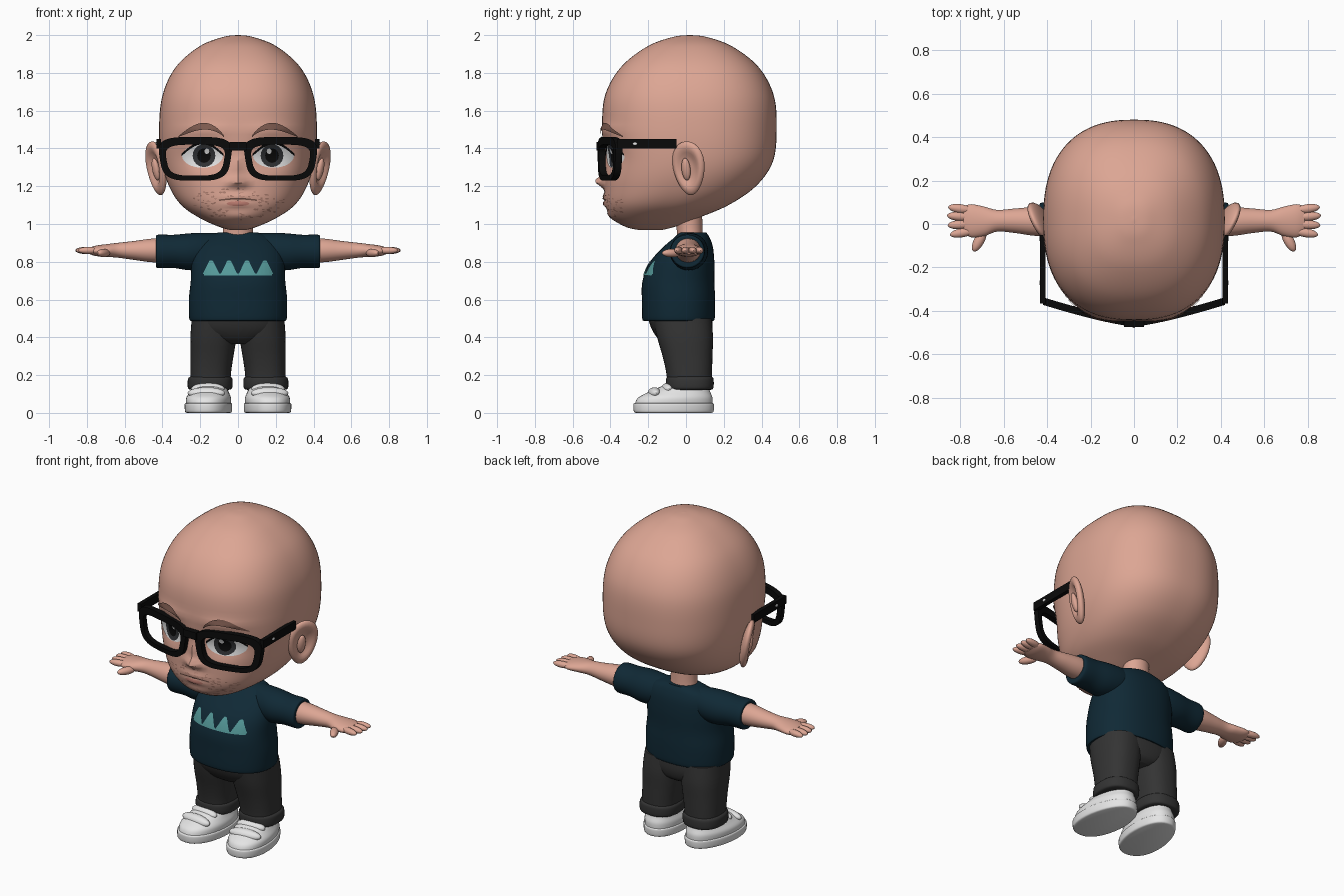
import bpy, bmesh, math, random
from math import sin, cos, pi, exp, radians
from mathutils import Matrix, Vector, Euler
from mathutils.bvhtree import BVHTree

cube = bpy.data.objects.get("Cube")
if cube:
    bpy.data.objects.remove(cube, do_unlink=True)
random.seed(4)
parts = []


def material(name, r, g, b):
    m = bpy.data.materials.new(name)
    m.use_nodes = True
    m.diffuse_color = (r, g, b, 1)
    m.node_tree.nodes["Principled BSDF"].inputs["Base Color"].default_value = (r, g, b, 1)
    return m


SKIN = material("skin", .72, .38, .295)
SHIRT = material("navy cloth", .005, .022, .036)
PANTS = material("charcoal cloth", .034, .034, .034)
WHITE = material("white", .78, .78, .78)
BLACK = material("black", .003, .003, .003)
TEAL = material("teal", .09, .32, .32)
BROW = material("brow brown", .21, .105, .08)
IRIS = material("iris grey", .03, .032, .035)
LIP = material("lip pink", .5, .2, .16)
STUBBLE = material("stubble", .42, .21, .16)


def finish(bm, name, mat, mirror=False, fix=True):
    if fix:
        bmesh.ops.recalc_face_normals(bm, faces=bm.faces)
    me = bpy.data.meshes.new(name)
    bm.to_mesh(me)
    bm.free()
    me.materials.append(mat)
    ob = bpy.data.objects.new(name, me)
    bpy.context.collection.objects.link(ob)
    if mirror:
        ob.modifiers.new("mirror", "MIRROR").use_mirror_merge = False
    parts.append(ob)
    return ob


def smooth_rings(rings, steps):
    """Catmull-Rom interpolation of ring parameters."""
    out = []
    last = len(rings) - 1
    for i in range(last):
        a, b, c, d = (rings[max(0, min(last, k))] for k in range(i - 1, i + 3))
        for s in range(steps):
            t = s / steps
            out.append([q + .5 * t * (r - p + t * (2 * p - 5 * q + 4 * r - s_ + t * (3 * (q - r) + s_ - p)))
                        for p, q, r, s_ in zip(a, b, c, d)])
    return out + [list(rings[-1])]


def loft(rings, axis="z", n=40, power=2, steps=5):
    """Rings of (along, u, v, radius_u, radius_v) skinned into a closed body."""
    bm = bmesh.new()
    loops = []
    for t, u, v, ru, rv in smooth_rings(rings, steps):
        loop = []
        for k in range(n):
            c, s = cos(2 * pi * k / n), sin(2 * pi * k / n)
            a = u + ru * math.copysign(abs(c) ** (2 / power), c)
            b = v + rv * math.copysign(abs(s) ** (2 / power), s)
            loop.append(bm.verts.new((a, b, t) if axis == "z" else (t, a, b)))
        loops.append(loop)
    for p, q in zip(loops, loops[1:]):
        for k in range(n):
            j = (k + 1) % n
            bm.faces.new((p[k], p[j], q[j], q[k]))
    bm.faces.new(loops[0])
    bm.faces.new(loops[-1])
    return bm


def blob(name, loc, size, mat, rot=(0, 0, 0), mirror=True):
    bm = bmesh.new()
    m = Matrix.LocRotScale(Vector(loc), Euler([radians(a) for a in rot]), Vector(size))
    bmesh.ops.create_uvsphere(bm, u_segments=20, v_segments=14, radius=1, matrix=m)
    return finish(bm, name, mat, mirror)


def box(name, lo, hi, mat, mirror=False):
    bm = bmesh.new()
    lo, hi = Vector(lo), Vector(hi)
    bmesh.ops.create_cube(bm, size=1, matrix=Matrix.LocRotScale((lo + hi) / 2, None, hi - lo))
    return finish(bm, name, mat, mirror)


def patch(bm, shape, tree, lift, nu=16, nv=4):
    """Thin sheet: shape(u, v) gives x, z, which is dropped onto the front of a surface."""
    rows = []
    for i in range(nu + 1):
        row = []
        for j in range(nv + 1):
            x, z = shape(i / nu, j / nv)
            y = tree.ray_cast(Vector((x, -2, z)), Vector((0, 1, 0)))[0].y
            row.append(bm.verts.new((x, y - lift, z)))
        rows.append(row)
    for p, q in zip(rows, rows[1:]):
        for j in range(nv):
            bm.faces.new((p[j], q[j], q[j + 1], p[j + 1]))
    bmesh.ops.remove_doubles(bm, verts=bm.verts, dist=1e-5)


def disc(cx, cz, rx, rz):
    return lambda u, v: (cx - rx * cos(pi * u), cz + rz * sin(pi * u) * (2 * v - 1))


def decal(name, shape, tree, lift, mat, mirror=False, nv=4):
    bm = bmesh.new()
    patch(bm, shape, tree, lift, nv=nv)
    return finish(bm, name, mat, mirror, fix=False)


# Head: lofted skull and jaw, then soft bumps for the features
bm = loft([(.968, 0, -.19, .04, .06), (.985, 0, -.19, .1, .13), (1.03, 0, -.165, .2, .225), (1.1, 0, -.1, .3, .325),
           (1.2, 0, -.03, .365, .4), (1.33, 0, .015, .405, .445), (1.5, 0, .018, .418, .462),
           (1.68, 0, .018, .4, .447), (1.83, 0, .02, .33, .365), (1.94, 0, .02, .205, .225),
           (1.99, 0, .02, .08, .09), (2, 0, .02, .005, .005)], n=96, power=2.4, steps=7)
bumps = [(0, 1.225, .035, .028, .05), (0, 1.3, .025, .05, .025), (.045, 1.215, .02, .018, .015),
         (.18, 1.36, .1, .065, -.03), (.18, 1.5, .13, .025, .012), (0, 1.145, .07, .015, .012),
         (0, 1.105, .06, .014, .012), (0, 1.04, .09, .025, .01)]
for v in bm.verts:
    if v.co.y < -.12:
        x, z = abs(v.co.x), v.co.z
        v.co.y -= sum(h * exp(-((x - cx) / sx) ** 2 - ((z - cz) / sz) ** 2) for cx, cz, sx, sz, h in bumps)
bm.normal_update()
face = BVHTree.FromBMesh(bm)
finish(bm, "head", SKIN)

# Ears: dished ellipsoids leaning back and out
bm = bmesh.new()
bmesh.ops.create_uvsphere(bm, u_segments=28, v_segments=20, radius=1, matrix=Matrix.Rotation(pi / 2, 4, "Y"))
for v in bm.verts:
    x, y, z = v.co
    r = math.hypot(y, z)
    dish = 1.1 * exp(-(r / .62) ** 4) if x > 0 else 0
    v.co = ((x - dish) * .036 + z * .025, y * .092 * (1 + .2 * z), z * .143)
bm.transform(Matrix.Translation((.432, .015, 1.295)) @ Matrix.Rotation(radians(-27), 4, "Z"))
finish(bm, "ear", SKIN, True)
blob("ear_fold", (.435, 0, 1.29), (.018, .025, .06), SKIN, (0, 12, -27))

# Eyes, brows and mouth
decal("eye_white", disc(.188, 1.36, .108, .062), face, .004, WHITE, True)
decal("iris", disc(.18, 1.362, .06, .06), face, .006, IRIS, True)
decal("pupil", disc(.18, 1.362, .036, .038), face, .008, BLACK, True)
decal("eye_glint", disc(.165, 1.385, .013, .014), face, .0095, WHITE, True)
decal("upper_lash", lambda u, v: (.078 + .22 * u, 1.36 + .062 * sin(pi * u) + .014 * v), face, .007, BLACK, True, 1)
decal("eyebrow", lambda u, v: (.075 + .24 * u, 1.462 + .045 * sin(pi * u ** .8)
                               + .036 * (v - .2) * sin(pi * (.08 + .88 * u))), face, .009, BROW, True)
decal("lower_lip", disc(0, 1.108, .06, .013), face, .003, LIP)
decal("mouth_line", lambda u, v: (.2 * (u - .5), 1.122 + .008 * sin(pi * u) + .008 * v), face, .004, BROW, nv=1)

# Stubble flecks around the mouth and jaw
bm = bmesh.new()
for _ in range(110):
    a, r = random.uniform(0, 2 * pi), random.uniform(.45, 1)
    x, z = .25 * r * cos(a), 1.105 + .085 * r * sin(a) + .25 * (r * cos(a) * .25) ** 2
    patch(bm, disc(x, z, random.uniform(.004, .011), random.uniform(.002, .005)), face, .002, 4, 1)
finish(bm, "stubble_flecks", STUBBLE, fix=False)


# Glasses: wrapped rounded rims, bridge, arms and hinge studs
def rim_point(k, n, a, b, cz, depth):
    c, s = cos(2 * pi * k / n), sin(2 * pi * k / n)
    sx, sz = (math.copysign(abs(w) ** .55, w) for w in (c, s))
    x = .226 + a * sx * (1 + .1 * sz)
    return x, -.457 + .1 * (x / .42) ** 1.3 + depth, cz + b * sz


bm = bmesh.new()
N = 48
rings = [[bm.verts.new(rim_point(k, N, *spec)) for k in range(N)] for spec in
         ((.188, .116, 1.345, -.015), (.152, .082, 1.338, -.015), (.152, .082, 1.338, .02), (.188, .116, 1.345, .02))]
for p, q in zip(rings, rings[1:] + rings[:1]):
    for k in range(N):
        j = (k + 1) % N
        bm.faces.new((p[k], p[j], q[j], q[k]))
finish(bm, "glasses_rim", BLACK, True)
box("glasses_bridge", (-.045, -.475, 1.39), (.045, -.44, 1.435), BLACK)
box("glasses_arm", (.408, -.365, 1.4), (.432, -.05, 1.45), BLACK, True)
blob("hinge_stud", (.432, -.27, 1.425), (.004, .012, .008), WHITE)

# Neck, forearms and hands
finish(loft([(.9, 0, .025, .095, .07), (.96, 0, .02, .08, .068), (1.08, 0, .01, .08, .075)]), "neck", SKIN)
finish(loft([(.36, .01, .86, .07, .066), (.46, .012, .86, .066, .062), (.55, .015, .86, .056, .05),
             (.63, .015, .861, .05, .04), (.69, .012, .86, .068, .034), (.75, .015, .858, .076, .028),
             (.785, .02, .858, .06, .018)], "x"), "arm", SKIN, True)
for name, y, x, turn in (("index_finger", -.04, .79, -10), ("middle_finger", -.003, .8, -3),
                         ("ring_finger", .035, .803, 4), ("little_finger", .07, .798, 8)):
    blob(name, (x, y, .86), (.058, .021, .019), SKIN, (0, 0, turn))
blob("thumb", (.712, -.075, .846), (.058, .024, .022), SKIN, (0, 0, -62))

# Shirt body, sleeves, collar and chest print
bm = loft([(.488, 0, -.04, .246, .18), (.5, 0, -.04, .258, .192), (.6, 0, -.04, .26, .194), (.7, 0, -.04, .25, .19),
           (.8, 0, -.02, .245, .17), (.88, 0, .012, .225, .13), (.93, 0, .032, .18, .092), (.956, 0, .036, .1, .07)],
          n=56, power=2.3)
bm.normal_update()
chest = BVHTree.FromBMesh(bm)
finish(bm, "shirt_body", SHIRT)
finish(loft([(.06, .035, .88, .06, .07), (.16, .025, .86, .09, .092), (.25, .015, .853, .1, .098),
             (.34, .01, .855, .093, .088), (.425, .008, .855, .09, .088), (.435, .008, .855, .075, .072)], "x"),
       "sleeve", SHIRT, True)
bm = bmesh.new()
for i in range(4):
    cx = .095 * (i - 1.5)
    patch(bm, lambda u, v: (cx + .088 * (u - .5), .735 + .072 * v * min(1, 1.25 * (1 - abs(2 * u - 1)))),
          chest, .005)
patch(bm, lambda u, v: (.36 * (u - .5), .727 + .01 * v), chest, .005, nv=1)
finish(bm, "chest_triangles", TEAL, fix=False)

# Trousers with rolled cuffs
finish(loft([(.365, 0, -.005, .08, .1), (.39, 0, -.01, .17, .135), (.44, 0, -.02, .235, .16),
             (.5, 0, -.03, .245, .17), (.53, 0, -.03, .24, .165)], power=2.4), "trouser_seat", PANTS)
finish(loft([(.14, .147, .02, .105, .115), (.22, .144, .016, .108, .122), (.3, .138, .008, .114, .132),
             (.4, .13, -.005, .122, .148), (.5, .12, -.02, .125, .155)], power=2.4), "trouser_leg", PANTS, True)
finish(loft([(.122, .148, .02, .1, .11), (.132, .148, .02, .117, .125), (.178, .147, .02, .118, .126),
             (.192, .147, .02, .106, .116)], power=2.4), "trouser_cuff", PANTS, True)

# Feet: ankle, sole, upper and straps, toes turned slightly out
finish(loft([(.07, .148, .03, .06, .07), (.15, .148, .03, .065, .075)]), "ankle", SKIN, True)
foot = Matrix.Translation((.155, -.065, 0)) @ Matrix.Rotation(radians(7), 4, "Z")
for name, rings in (
        ("shoe_sole", [(0, 0, 0, .112, .2), (.008, 0, 0, .122, .212), (.045, 0, 0, .124, .214), (.052, 0, 0, .116, .206)]),
        ("shoe_upper", [(.045, 0, 0, .117, .207), (.08, 0, .008, .117, .198), (.11, -.002, .03, .102, .165),
                        (.14, -.004, .06, .086, .125), (.16, -.005, .085, .07, .085)])):
    bm = loft(rings, power=2.3)
    for v in bm.verts:
        v.co.x *= 1 - .55 * max(0, v.co.y)
    bm.transform(foot)
    finish(bm, name, WHITE, True)
for name, y, z, w in (("front_strap", -.105, .105, .1), ("rear_strap", -.035, .128, .09)):
    p = foot @ Vector((0, y, z))
    blob(name, p, (w, .034, .03), WHITE, (25, 0, 7))

# Smooth shading that keeps hard edges
bpy.ops.object.select_all(action="DESELECT")
for ob in parts:
    ob.select_set(True)
bpy.context.view_layer.objects.active = parts[0]
bpy.ops.object.shade_smooth_by_angle(angle=radians(40))
